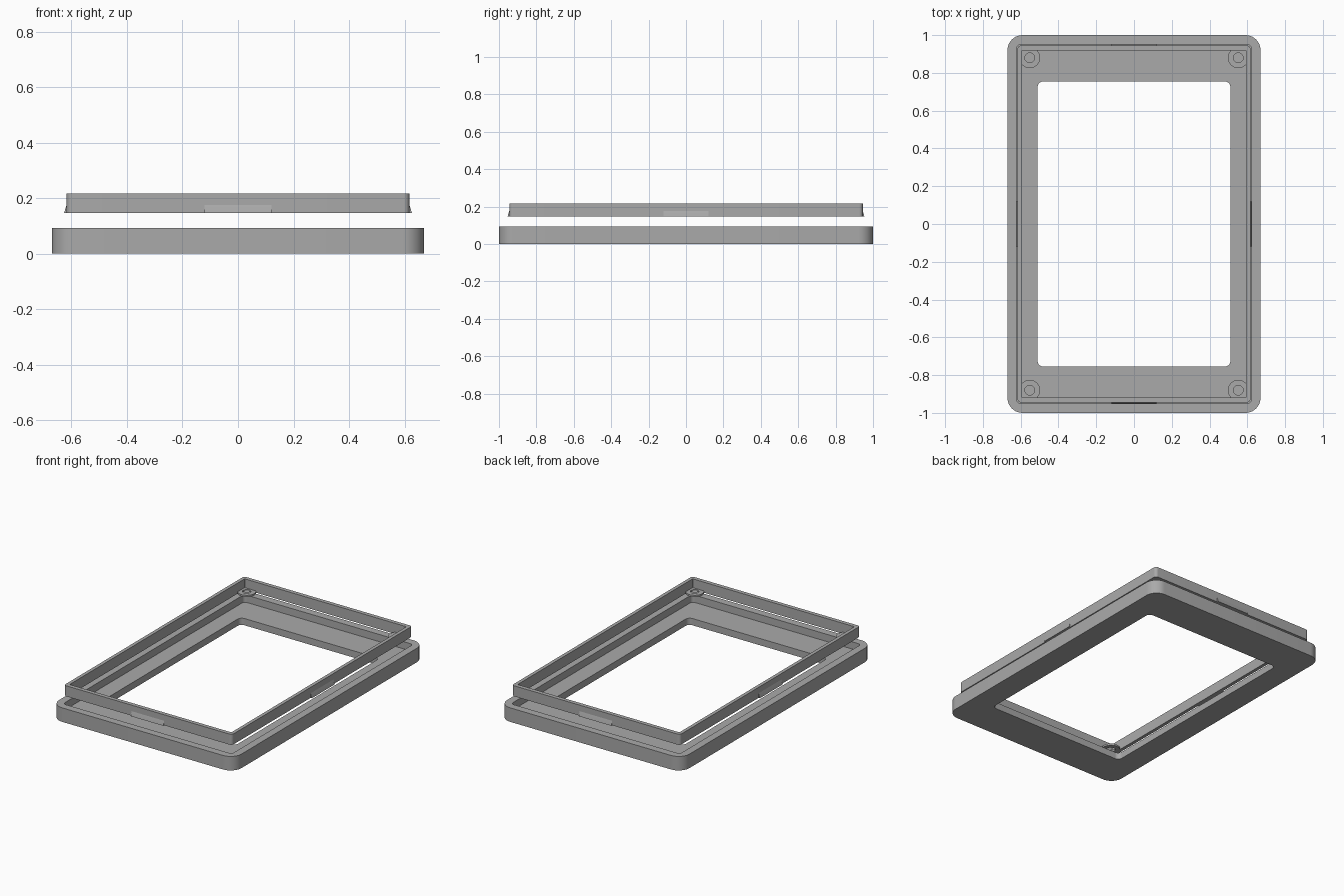
import bpy, bmesh
from math import cos, sin, pi

cube = bpy.data.objects.get("Cube")
if cube:
    bpy.data.objects.remove(cube)

grey = bpy.data.materials.new("matte grey")
grey.use_nodes = True
colour = (0.40, 0.40, 0.40, 1)
grey.diffuse_color = colour
grey.node_tree.nodes["Principled BSDF"].inputs["Base Color"].default_value = colour

SEG = 10


def rounded_loop(hx, hy, r, z):
    """Rounded rectangle, counter-clockwise from the +x side."""
    pts = []
    for q, (sx, sy) in enumerate([(1, 1), (-1, 1), (-1, -1), (1, -1)]):
        for i in range(SEG + 1):
            a = (q + i / SEG) * pi / 2
            pts.append((sx * (hx - r) + r * cos(a), sy * (hy - r) + r * sin(a), z))
    return pts


def finish(name, bm):
    bmesh.ops.recalc_face_normals(bm, faces=bm.faces)
    mesh = bpy.data.meshes.new(name)
    bm.to_mesh(mesh)
    bm.free()
    mesh.materials.append(grey)
    obj = bpy.data.objects.new(name, mesh)
    bpy.context.collection.objects.link(obj)
    bpy.ops.object.select_all(action='DESELECT')
    obj.select_set(True)
    bpy.context.view_layer.objects.active = obj
    bpy.ops.object.shade_smooth_by_angle(angle=pi / 6)
    return obj


def closed_sweep(name, loops):
    """Skin neighbouring loops, joining the last one back to the first."""
    bm = bmesh.new()
    rows = [[bm.verts.new(p) for p in loop] for loop in loops]
    n = len(rows[0])
    for j, row in enumerate(rows):
        nxt = rows[(j + 1) % len(rows)]
        for i in range(n):
            k = (i + 1) % n
            bm.faces.new((row[i], row[k], nxt[k], nxt[i]))
    return finish(name, bm)


# Lower bezel: outer wall, rim, recess, floor and window opening
TOP, FLOOR = 0.093, 0.045
closed_sweep("bezel_base", [
    rounded_loop(0.67, 1.0, 0.08, 0),
    rounded_loop(0.67, 1.0, 0.08, TOP),
    rounded_loop(0.62, 0.95, 0.02, TOP),
    rounded_loop(0.62, 0.95, 0.02, FLOOR),
    rounded_loop(0.51, 0.755, 0.03, FLOOR),
    rounded_loop(0.51, 0.755, 0.03, 0),
])

# Upper frame floating above the base
LOW, HIGH = 0.146, 0.216
IN_X, IN_Y = 0.594, 0.918
closed_sweep("inner_frame", [
    rounded_loop(0.617, 0.945, 0.02, LOW),
    rounded_loop(0.617, 0.945, 0.02, HIGH),
    rounded_loop(IN_X, IN_Y, 0.004, HIGH),
    rounded_loop(IN_X, IN_Y, 0.004, LOW),
])


# Screw tabs: flat washers trimmed where they meet the frame walls
def tab_loop(sx, sy, r, z):
    pts = []
    for i in range(48):
        a = 2 * pi * i / 48
        pts.append((sx * min(0.552 + r * cos(a), IN_X + 0.004),
                    sy * min(0.88 + r * sin(a), IN_Y + 0.004), z))
    return pts


for sx, side in ((1, "left"), (-1, "right")):
    for sy, end in ((1, "back"), (-1, "front")):
        closed_sweep(f"screw_tab_{end}_{side}", [
            tab_loop(sx, sy, 0.055, LOW), tab_loop(sx, sy, 0.055, LOW + 0.012),
            tab_loop(sx, sy, 0.026, LOW + 0.012), tab_loop(sx, sy, 0.026, LOW)])


# Snap clips: wedges on the middle of each frame side
def clip(name, wall, turn):
    bm = bmesh.new()
    profile = [(-0.005, LOW), (0.009, LOW), (0.008, LOW + 0.005),
               (0, LOW + 0.03), (-0.005, LOW + 0.03)]
    ends = []
    for t in (-0.12, 0.12):
        c, s = cos(turn), sin(turn)
        ends.append([bm.verts.new(((wall + d) * c - t * s, (wall + d) * s + t * c, z))
                     for d, z in profile])
        bm.faces.new(ends[-1])
    for i in range(len(profile)):
        k = (i + 1) % len(profile)
        bm.faces.new((ends[0][i], ends[0][k], ends[1][k], ends[1][i]))
    finish(name, bm)


for i, side in enumerate(("left", "back", "right", "front")):
    clip(f"snap_clip_{side}", 0.945 if i % 2 else 0.617, i * pi / 2)
